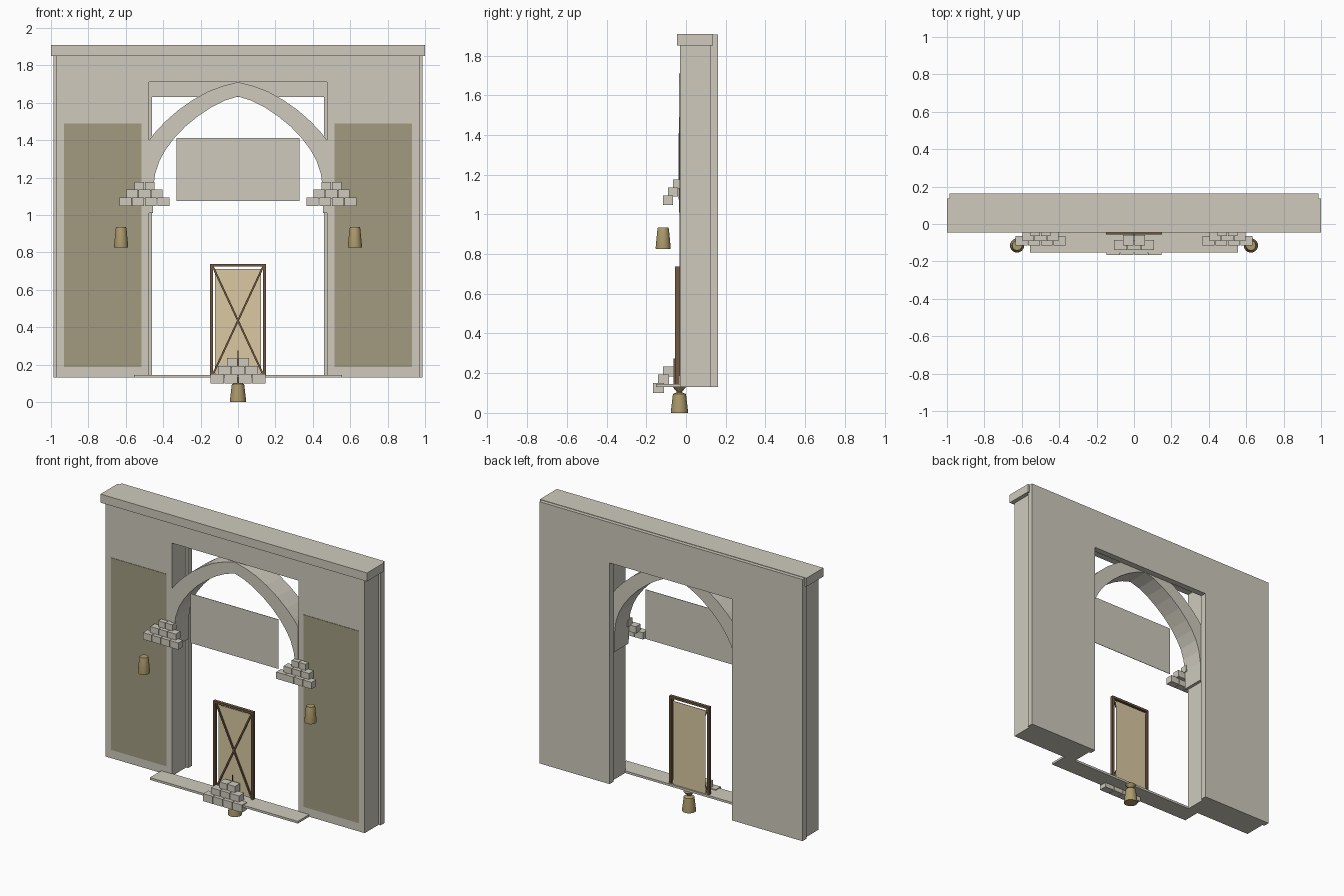
import bpy, bmesh, math
from mathutils import Vector

if "Cube" in bpy.data.objects:
    bpy.data.objects.remove(bpy.data.objects["Cube"])


def material(name, rgb):
    m = bpy.data.materials.new(name)
    m.diffuse_color = (*rgb, 1)
    m.use_nodes = True
    m.node_tree.nodes["Principled BSDF"].inputs["Base Color"].default_value = m.diffuse_color
    return m


STONE = material("stone", (0.62, 0.59, 0.51))
OLIVE = material("olive_plaster", (0.36, 0.33, 0.22))
WOOD = material("dark_wood", (0.16, 0.10, 0.055))
CREAM = material("cream", (0.70, 0.58, 0.36))
BRASS = material("brass", (0.42, 0.33, 0.15))


def finish(name, bm, mat):
    bmesh.ops.recalc_face_normals(bm, faces=bm.faces)
    me = bpy.data.meshes.new(name)
    bm.to_mesh(me)
    bm.free()
    me.materials.append(mat)
    ob = bpy.data.objects.new(name, me)
    bpy.context.collection.objects.link(ob)
    return ob


def prism(name, pts, y0, y1, mat=STONE):
    """Extrude an x-z outline from y0 to y1."""
    bm = bmesh.new()
    f = bm.faces.new([bm.verts.new((x, y0, z)) for x, z in pts])
    ext = bmesh.ops.extrude_face_region(bm, geom=[f])["geom"]
    bmesh.ops.translate(bm, vec=(0, y1 - y0, 0),
                        verts=[g for g in ext if isinstance(g, bmesh.types.BMVert)])
    return finish(name, bm, mat)


def box(name, x0, x1, y0, y1, z0, z1, mat=STONE):
    return prism(name, [(x0, z0), (x1, z0), (x1, z1), (x0, z1)], y0, y1, mat)


def portal(w, top, ow, otop):
    """Wall outline with a rectangular opening."""
    return [(-w, 0.13), (-ow, 0.13), (-ow, otop), (ow, otop),
            (ow, 0.13), (w, 0.13), (w, top), (-w, top)]


def lathe(name, profile, x, y, mat, n=24):
    bm = bmesh.new()
    rings = [[bm.verts.new((x + r * math.cos(2 * math.pi * i / n),
                            y + r * math.sin(2 * math.pi * i / n), z))
              for i in range(n)] for r, z in profile]
    for a, b in zip(rings, rings[1:]):
        for i in range(n):
            j = (i + 1) % n
            bm.faces.new((a[i], a[j], b[j], b[i]))
    bm.faces.new(rings[0])
    bm.faces.new(rings[-1])
    ob = finish(name, bm, mat)
    bpy.ops.object.select_all(action='DESELECT')
    bpy.context.view_layer.objects.active = ob
    ob.select_set(True)
    bpy.ops.object.shade_smooth_by_angle(angle=math.radians(35))
    return ob


def corbel(name, cx, y, z, s=1.0, step_z=0.041):
    """Three stepped rows of 4, 3 and 2 stone blocks."""
    for row, (count, pitch) in enumerate(((4, 0.067), (3, 0.065), (2, 0.054))):
        w = (pitch - 0.003) * s
        for i in range(count):
            x = cx + (i - (count - 1) / 2) * pitch * s
            y0, z0 = y + row * 0.025, z + row * step_z
            box(f"{name}_block", x - w / 2, x + w / 2, y0, y0 + 0.05 * s,
                z0, z0 + 0.046 * s)


# Wall, back slab and cornice
prism("front_wall", portal(0.972, 1.85, 0.475, 1.71), -0.03, 0.12)
prism("back_wall", portal(0.987, 1.905, 0.46, 1.63), 0.12, 0.162)
box("cornice", -1, 1, -0.045, 0.137, 1.85, 1.908)

# Pointed arch filling the opening
outer = [(0.475, 1.01), (0.475, 1.40), (0.44, 1.445), (0.39, 1.498), (0.32, 1.56),
         (0.24, 1.616), (0.16, 1.66), (0.08, 1.69)]
inner = [(0.455, 1.01), (0.454, 1.14), (0.443, 1.22), (0.42, 1.29), (0.385, 1.352),
         (0.34, 1.411), (0.28, 1.474), (0.21, 1.531), (0.14, 1.577), (0.07, 1.612)]
arch = ([(-x, z) for x, z in outer] + [(0, 1.71)] + outer[::-1]
        + inner + [(0, 1.633)] + [(-x, z) for x, z in inner[::-1]])
prism("pointed_arch", arch, -0.036, 0.118)

# Sign board under the arch
box("sign_board", -0.33, 0.33, -0.038, -0.035, 1.075, 1.41)

# Panels, corbels and lanterns on both sides
for s in (-1, 1):
    a, b = sorted((s * 0.515, s * 0.93))
    box("side_panel", a, b, -0.033, -0.029, 0.187, 1.49, OLIVE)
    corbel("side_corbel", s * 0.5, -0.115, 1.048)
    lathe("side_lantern", [(0.037, 0.825), (0.038, 0.833), (0.029, 0.925), (0.026, 0.935)],
          s * 0.625, -0.115, BRASS)

# Doorstep and its blocks
box("doorstep", -0.555, 0.555, -0.152, -0.025, 0.13, 0.145)
corbel("step_corbel", 0, -0.165, 0.10, 1.1, 0.042)

# Door frame, leaf and crossed braces
for x in (-0.15, 0.135):
    box("door_post", x, x + 0.015, -0.055, -0.033, 0.14, 0.738, WOOD)
box("door_lintel", -0.15, 0.15, -0.055, -0.033, 0.723, 0.738, WOOD)
box("door_leaf", -0.122, 0.122, -0.036, -0.033, 0.14, 0.71, CREAM)
for s in (-1, 1):
    d = Vector((s * 0.27, 0.58)).normalized()
    n = Vector((-d.y, d.x)) * 0.005
    p, q = Vector((-s * 0.135, 0.145)), Vector((s * 0.135, 0.725))
    prism("door_brace", [p - n, q - n, q + n, p + n], -0.048, -0.039, WOOD)

# Hanging lantern below the step with its thin rod
lathe("step_lantern", [(0.043, 0), (0.043, 0.01), (0.033, 0.095), (0.014, 0.103),
                       (0.014, 0.108), (0.034, 0.13)], 0, -0.033, BRASS)
box("lantern_rod", -0.003, 0.003, -0.062, -0.056, 0.13, 0.275, WOOD)
